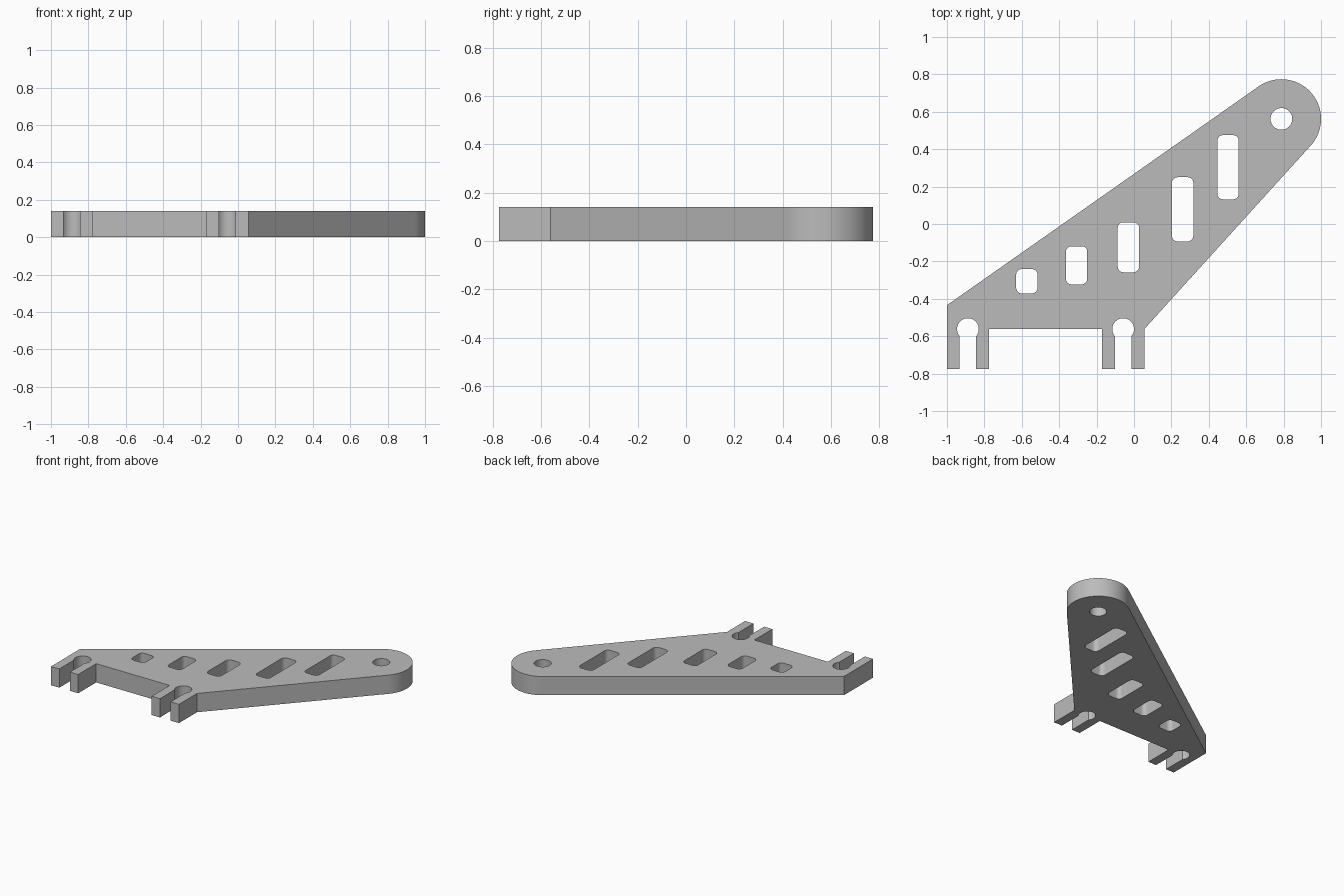
import bpy, bmesh
from math import sin, cos, pi, atan2, acos, asin, hypot, radians

cube = bpy.data.objects.get("Cube")
if cube:
    bpy.data.objects.remove(cube, do_unlink=True)

THICK = 0.14
HOLE_R = 0.058       # pivot hole and clip sockets
TIP, TIP_R = (0.788, 0.562), 0.212
BOTTOM, LEDGE = -0.774, -0.562

grey = bpy.data.materials.new("plain grey")
grey.use_nodes = True
grey.diffuse_color = (0.5, 0.5, 0.5, 1)
grey.node_tree.nodes["Principled BSDF"].inputs["Base Color"].default_value = (0.5, 0.5, 0.5, 1)


def arc(c, r, a0, a1, n):
    return [(c[0] + r * cos(a0 + (a1 - a0) * i / n),
             c[1] + r * sin(a0 + (a1 - a0) * i / n)) for i in range(n + 1)]


def clip_foot(x0, x1, cx, half=0.044):
    """Two prongs with a keyhole socket between them, left to right."""
    a = asin(half / HOLE_R)
    socket = arc((cx, LEDGE), HOLE_R, 1.5 * pi - a, -0.5 * pi + a, 32)
    return ([(x0, BOTTOM), (cx - half, BOTTOM)] + socket +
            [(cx + half, BOTTOM), (x1, BOTTOM)])


def tangent_angle(p, side):
    """Angle on the tip circle where the line from p touches it."""
    dx, dy = p[0] - TIP[0], p[1] - TIP[1]
    return atan2(dy, dx) + side * acos(TIP_R / hypot(dx, dy))


def rounded_slot(cx, y0, y1, half=0.057, r=0.03):
    pts = []
    corners = [(cx + half - r, y1 - r), (cx - half + r, y1 - r),
               (cx - half + r, y0 + r), (cx + half - r, y0 + r)]
    for i, c in enumerate(corners):
        pts += arc(c, r, i * pi / 2, (i + 1) * pi / 2, 8)
    return pts


# Outer outline: two clip feet, tapering arm and round tip
back_corner, front_corner = (-1, -0.434), (0.055, LEDGE)
a0 = tangent_angle(front_corner, 1)
a1 = tangent_angle(back_corner, -1)
while a1 < a0:
    a1 += 2 * pi
outline = ([back_corner] + clip_foot(-1, -0.776, -0.888) +
           [(-0.776, LEDGE), (-0.17, LEDGE)] +
           clip_foot(-0.17, 0.055, -0.058) +
           [front_corner] + arc(TIP, TIP_R, a0, a1, 48))

# Pivot hole and the row of lightening slots
loops = [outline, arc(TIP, HOLE_R, 0, 2 * pi, 40)[:-1]]
for slot in [(-0.573, -0.371, -0.241), (-0.307, -0.323, -0.119),
             (-0.03, -0.258, 0.009), (0.26, -0.093, 0.25),
             (0.503, 0.132, 0.475)]:
    loops.append(rounded_slot(*slot))

# Fill the flat profile and extrude it into a plate
bm = bmesh.new()
for pts in loops:
    vs = [bm.verts.new((x, y, 0)) for x, y in pts]
    for i, v in enumerate(vs):
        bm.edges.new((vs[i - 1], v))
bmesh.ops.triangle_fill(bm, use_beauty=True, use_dissolve=False, edges=bm.edges[:])
extruded = bmesh.ops.extrude_face_region(bm, geom=bm.faces[:], use_keep_orig=True)
top = [g for g in extruded["geom"] if isinstance(g, bmesh.types.BMVert)]
bmesh.ops.translate(bm, verts=top, vec=(0, 0, THICK))
bmesh.ops.recalc_face_normals(bm, faces=bm.faces[:])

mesh = bpy.data.meshes.new("bracket_plate")
bm.to_mesh(mesh)
bm.free()
mesh.materials.append(grey)
plate = bpy.data.objects.new("bracket_plate", mesh)
bpy.context.collection.objects.link(plate)

bpy.ops.object.select_all(action='DESELECT')
plate.select_set(True)
bpy.context.view_layer.objects.active = plate
bpy.ops.object.shade_smooth_by_angle(angle=radians(30))
